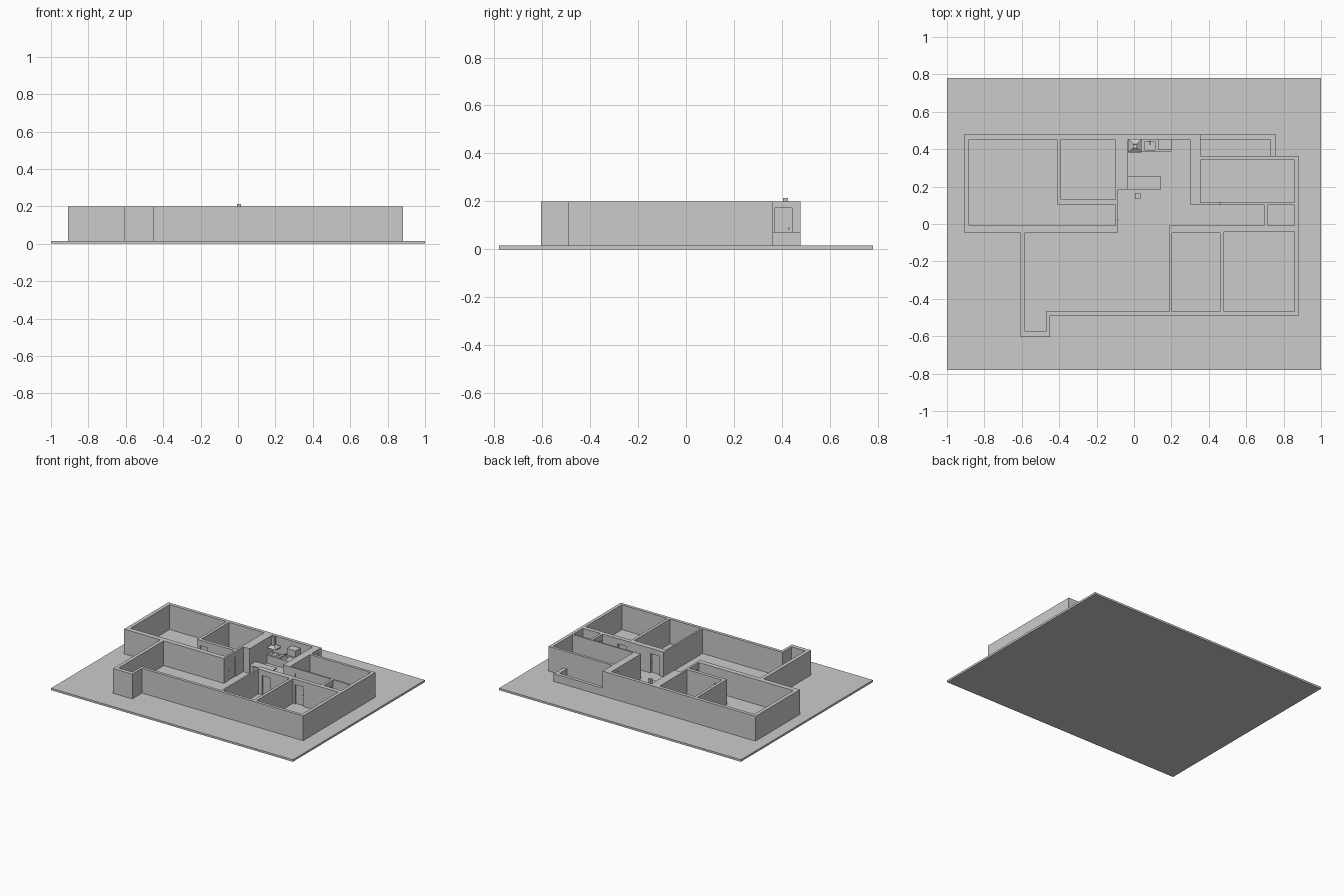
import bpy, bmesh, math

if "Cube" in bpy.data.objects:
    bpy.data.objects.remove(bpy.data.objects["Cube"])

FLOOR, TOP = 0.015, 0.2


def prism(name, pts, z0, z1):
    """Extrude a plan outline between two heights."""
    bm = bmesh.new()
    f = bm.faces.new([bm.verts.new((x, y, z0)) for x, y in pts])
    r = bmesh.ops.extrude_face_region(bm, geom=[f])
    for v in r['geom']:
        if isinstance(v, bmesh.types.BMVert):
            v.co.z = z1
    bmesh.ops.recalc_face_normals(bm, faces=bm.faces[:])
    me = bpy.data.meshes.new(name)
    bm.to_mesh(me)
    bm.free()
    ob = bpy.data.objects.new(name, me)
    bpy.context.collection.objects.link(ob)
    return ob


def rect(x0, x1, y0, y1):
    return [(x0, y0), (x1, y0), (x1, y1), (x0, y1)]


def box(name, x0, x1, y0, y1, z0, z1):
    return prism(name, rect(x0, x1, y0, y1), z0, z1)


def cut(target, cutter):
    m = target.modifiers.new("cut", 'BOOLEAN')
    m.operation, m.solver, m.object = 'DIFFERENCE', 'EXACT', cutter
    bpy.context.view_layer.objects.active = target
    bpy.ops.object.modifier_apply(modifier=m.name)
    bpy.data.objects.remove(cutter)


def cylinder(name, loc, r, h, n=16, r2=None):
    bpy.ops.mesh.primitive_cone_add(vertices=n, radius1=r, radius2=r if r2 is None else r2,
                                    depth=h, location=loc)
    bpy.context.object.name = name


# ground slab
box("ground_slab", -1, 1, -0.78, 0.78, 0, FLOOR)

# solid wall block following the outer outline
walls = prism("walls", [(-.91, .478), (-.91, -.045), (-.61, -.045), (-.61, -.605), (-.45, -.605),
                        (-.45, -.49), (.882, -.49), (.882, .363), (.355, .363), (.355, .478)], FLOOR, TOP)

# rooms hollowed out of the block
rooms = [
    [(-.882, .452), (-.882, -.008), (-.1, -.008), (-.1, .104), (-.412, .104), (-.412, .452)],
    rect(-.39, -.1, .13, .452),
    [(-.583, -.045), (-.583, -.575), (-.47, -.575), (-.47, -.467), (.19, -.467), (.19, -.008),
     (.695, -.008), (.695, .104), (.30, .104), (.30, .452), (-.033, .452), (-.033, .185),
     (-.085, .185), (-.085, -.045)],
    rect(.355, .857, .115, .343),
    rect(.715, .857, -.008, .101),
    rect(.203, .46, -.048, -.467),
    rect(.482, .857, -.04, -.467),
]
for pts in rooms:
    cut(walls, prism("room_cutter", pts, 0, 0.3))

# doorways: wall rectangle, hinge axis, leaf
doors = [
    ("hall", -.105, -.08, .012, .09),
    ("bedroom_a", -.385, -.325, .10, .134),
    ("bedroom_b", .23, .30, -.052, -.004),
    ("bedroom_c", .50, .57, -.045, -.004),
    ("bedroom_d", .40, .47, .10, .119),
    ("bathroom", .69, .72, .012, .085),
]
for name, x0, x1, y0, y1 in doors:
    cut(walls, box("door_cutter", x0, x1, y0, y1, 0, .16))
    xm, ym = (x0 + x1) / 2, (y0 + y1) / 2
    if x1 - x0 > y1 - y0:
        box(name + "_door", x0, x1, ym - .004, ym + .004, FLOOR, .16)
        box(name + "_handle", x1 - .012, x1 - .006, ym - .009, ym + .009, .083, .09)
    else:
        box(name + "_door", xm - .004, xm + .004, y0, y1, FLOOR, .16)
        box(name + "_handle", xm - .009, xm + .009, y0 + .006, y0 + .012, .083, .09)

# balcony doorway and low parapet
cut(walls, box("door_cutter", .29, .37, .37, .442, 0, .173))
box("balcony_door", .322, .33, .37, .442, FLOOR, .173)
box("balcony_handle", .316, .337, .425, .431, .083, .09)
prism("balcony_parapet", [(.355, .478), (.76, .478), (.76, .363), (.73, .363), (.73, .452), (.355, .452)],
      FLOOR, .073)

# kitchen counter with sink recess
counter = box("counter", -.033, .20, .388, .452, FLOOR, .075)
cut(counter, box("sink_cutter", .06, .112, .395, .44, .06, .1))
box("tap_post", .083, .087, .442, .446, .075, .095)
box("tap_spout", .083, .087, .422, .446, .093, .097)

# stove with burners
box("stove_top", -.03, .042, .395, .445, .075, .078)
for x in (-.012, .024):
    for y in (.408, .432):
        cylinder("burner", (x, y, .0795), .008, .003, 12)

# extractor hood and chimney
bpy.ops.mesh.primitive_cone_add(vertices=4, radius1=.05, radius2=.014, depth=.02,
                                location=(.005, .418, .143), rotation=(0, 0, math.pi / 4))
bpy.context.object.name = "hood"
box("hood_rim", -.03, .04, .395, .445, .126, .134)
box("hood_chimney", -.006, .016, .405, .425, .15, .213)

# wall cabinet
box("wall_cabinet", .128, .20, .395, .452, .115, .165)

# breakfast bar: top and end panels
box("bar_top", -.033, .145, .185, .255, .07, .078)
box("bar_panel", -.033, .135, .21, .245, FLOOR, .07)

# bar stool
box("stool_seat", .005, .034, .133, .162, .06, .066)
for x in (.007, .028):
    for y in (.135, .156):
        box("stool_leg", x, x + .004, y, y + .004, FLOOR, .06)
box("stool_back", .005, .034, .133, .137, .066, .105)
